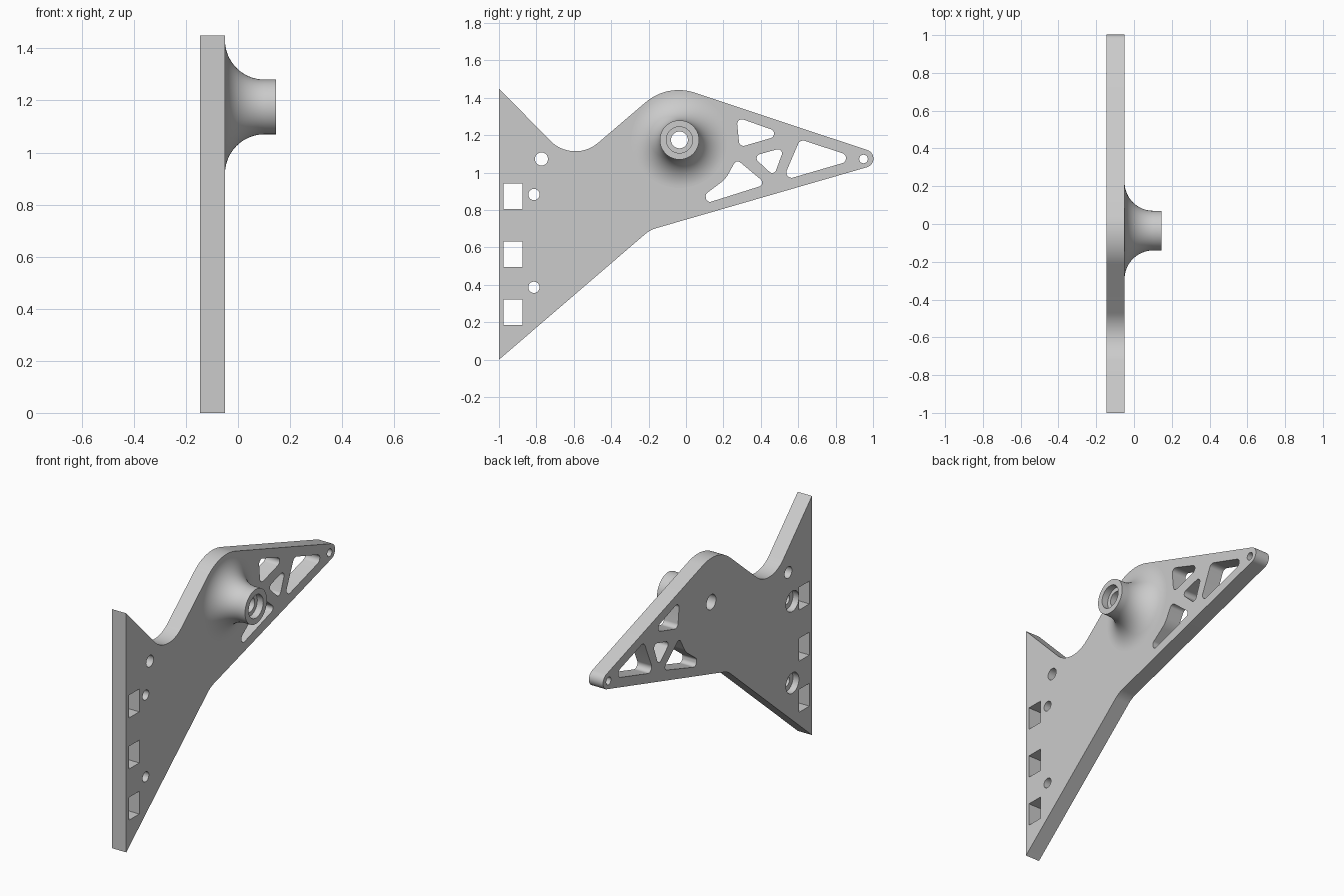
import bpy, bmesh, math
from mathutils import Vector, Matrix

cube = bpy.data.objects.get("Cube")
if cube:
    bpy.data.objects.remove(cube, do_unlink=True)

BACK, FACE, END = -0.145, -0.05, 0.145      # plate back, plate face, boss end
BOSS = (-0.035, 1.175)
SEGS = 64
# Local x, y, z map to world y, z, x
SIDEWAYS = Matrix(((0, 0, 1, 0), (1, 0, 0, 0), (0, 1, 0, 0), (0, 0, 0, 1)))

grey = bpy.data.materials.new("matte_grey")
grey.use_nodes = True
grey.diffuse_color = (0.6, 0.6, 0.6, 1)
grey.node_tree.nodes["Principled BSDF"].inputs["Base Color"].default_value = (0.6, 0.6, 0.6, 1)


def rounded(corners, steps=14):
    """Polygon of (y, z, fillet radius) corners with rounded corners."""
    pts = []
    n = len(corners)
    for i, (y, z, r) in enumerate(corners):
        p = Vector((y, z))
        if r == 0:
            pts.append(p)
            continue
        u = (Vector(corners[i - 1][:2]) - p).normalized()
        v = (Vector(corners[(i + 1) % n][:2]) - p).normalized()
        half = math.acos(u.dot(v)) / 2
        mid = (u + v).normalized()
        centre = p + mid * (r / math.sin(half))
        # Sweep the arc about the direction that points at the corner
        side = Vector((-mid.y, mid.x))
        if side.dot(u) < 0:
            side = -side
        sweep = math.pi / 2 - half
        for k in range(steps + 1):
            a = sweep * (1 - 2 * k / steps)
            pts.append(centre + (side * math.sin(a) - mid * math.cos(a)) * r)
    return pts


def circle(y, z, r, n=SEGS):
    return [Vector((y + r * math.cos(2 * math.pi * k / n),
                    z + r * math.sin(2 * math.pi * k / n))) for k in range(n)]


def box(y0, z0, y1, z1):
    return [Vector(p) for p in ((y0, z0), (y1, z0), (y1, z1), (y0, z1))]


def activate(ob):
    bpy.ops.object.select_all(action='DESELECT')
    ob.select_set(True)
    bpy.context.view_layer.objects.active = ob


def slab(name, loops, x0, x1):
    """Extruded outline with holes, turned into a welded mesh."""
    cu = bpy.data.curves.new(name, 'CURVE')
    cu.dimensions = '2D'
    cu.fill_mode = 'BOTH'
    cu.extrude = (x1 - x0) / 2
    for loop in loops:
        sp = cu.splines.new('POLY')
        sp.points.add(len(loop) - 1)
        for pt, co in zip(sp.points, loop):
            pt.co = (co.x, co.y, 0, 1)
        sp.use_cyclic_u = True
    ob = bpy.data.objects.new(name, cu)
    bpy.context.collection.objects.link(ob)
    activate(ob)
    bpy.ops.object.convert(target='MESH')
    ob = bpy.context.view_layer.objects.active
    ob.data.transform(Matrix.Translation(((x0 + x1) / 2, 0, 0)) @ SIDEWAYS)
    bm = bmesh.new()
    bm.from_mesh(ob.data)
    bmesh.ops.remove_doubles(bm, verts=bm.verts, dist=1e-5)
    bmesh.ops.recalc_face_normals(bm, faces=bm.faces)
    bm.to_mesh(ob.data)
    bm.free()
    return ob


def finish(ob):
    ob.data.materials.clear()
    ob.data.materials.append(grey)
    activate(ob)
    bpy.ops.object.shade_smooth_by_angle(angle=math.radians(30))


# Plate outline
loops = [rounded([(-1, 0, 0), (-1, 1.45, 0), (-0.603, 1.046, 0.187),
                  (-0.099, 1.476, 0.27), (1.116, 1.072, 0.048),
                  (-0.1925, 0.6935, 0.16)])]
# Truss openings
loops += [rounded(c) for c in (
    [(0.27, 1.297, 0.025), (0.527, 1.206, 0.025), (0.286, 1.136, 0.025)],
    [(0.356, 1.088, 0.022), (0.527, 1.136, 0.022), (0.47, 0.982, 0.022)],
    [(0.922, 1.076, 0.028), (0.61, 1.178, 0.028), (0.5155, 0.957, 0.028)],
    [(0.27, 1.072, 0.022), (0.43, 0.938, 0.022), (0.11, 0.837, 0.022),
     (0.104, 0.885, 0.022), (0.211, 0.965, 0.15)])]
# Rectangular slots along the straight edge
loops += [box(-0.975, z, -0.875, z + 0.138) for z in (0.185, 0.495, 0.805)]
# Round holes
screws = [(-0.813, 0.883), (-0.813, 0.387)]
loops += [circle(y, z, 0.03) for y, z in screws]
loops += [circle(-0.773, 1.073, 0.035), circle(0.949, 1.073, 0.023), circle(*BOSS, 0.045)]
plate = slab("bracket_plate", loops, BACK, FACE)

# Counterbores on the back of the plate
for y, z in screws:
    cutter = slab("counterbore_cutter", [circle(y, z, 0.062)], BACK - 0.05, BACK + 0.04)
    cutter.hide_render = True
    mod = plate.modifiers.new("counterbore", 'BOOLEAN')
    mod.operation = 'DIFFERENCE'
    mod.solver = 'EXACT'
    mod.object = cutter
    activate(plate)
    bpy.ops.object.modifier_apply(modifier=mod.name)
    bpy.data.objects.remove(cutter, do_unlink=True)
finish(plate)

# Flared boss, lathed around the x axis from (x, radius) points
FLARE, NECK = 0.152, 0.105
profile = [(FACE + FLARE - FLARE * math.cos(a), NECK + FLARE - FLARE * math.sin(a))
           for a in (math.pi / 2 * k / 20 for k in range(21))]
profile += [(END, NECK), (END, 0.07), (END - 0.04, 0.07), (END - 0.04, 0.045), (FACE, 0.045)]
bm = bmesh.new()
rings = [[bm.verts.new((x, p.x, p.y)) for p in circle(0, 0, r)] for x, r in profile]
for a, b in zip(rings, rings[1:] + rings[:1]):
    for k in range(SEGS):
        j = (k + 1) % SEGS
        bm.faces.new((a[k], a[j], b[j], b[k]))
bmesh.ops.recalc_face_normals(bm, faces=bm.faces)
mesh = bpy.data.meshes.new("flared_boss")
bm.to_mesh(mesh)
bm.free()
boss = bpy.data.objects.new("flared_boss", mesh)
bpy.context.collection.objects.link(boss)
boss.location = (0, *BOSS)
finish(boss)
